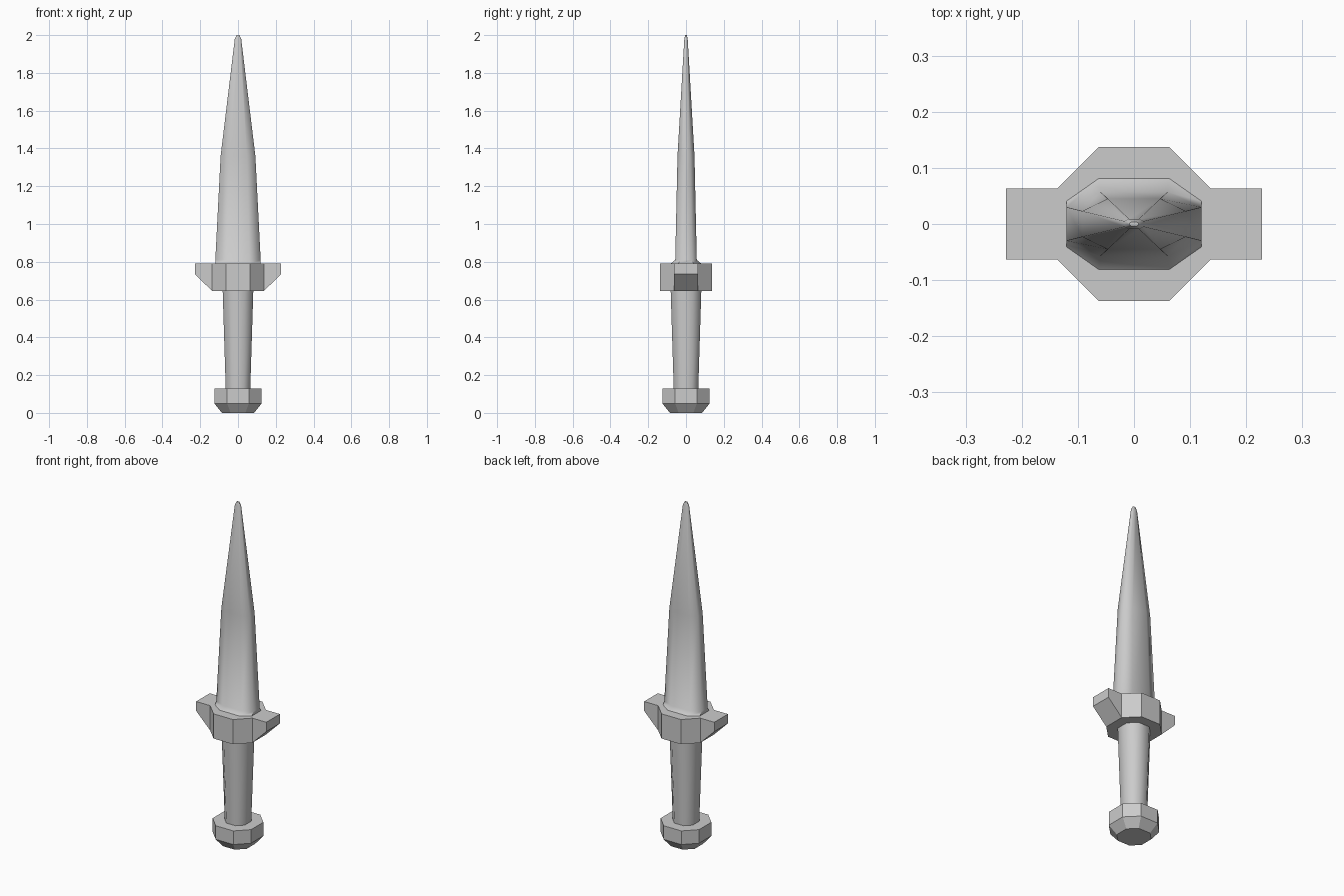
import bpy, bmesh, math

if "Cube" in bpy.data.objects:
    bpy.data.objects.remove(bpy.data.objects["Cube"])


def octagon(hx, hy, cx, cy, z):
    """Eight-sided ring: half width, half depth, flat half-lengths, height."""
    return [(cx, -hy, z), (hx, -cy, z), (hx, cy, z), (cx, hy, z),
            (-cx, hy, z), (-hx, cy, z), (-hx, -cy, z), (-cx, -hy, z)]


def loft(bm, rings):
    loops = [[bm.verts.new(p) for p in octagon(*r)] for r in rings]
    for a, b in zip(loops, loops[1:]):
        for i in range(8):
            j = (i + 1) % 8
            bm.faces.new((a[i], a[j], b[j], b[i]))
    bm.faces.new(loops[0][::-1])
    bm.faces.new(loops[-1])


def finish(name, bm, smooth_angle=None):
    bmesh.ops.recalc_face_normals(bm, faces=bm.faces[:])
    mesh = bpy.data.meshes.new(name)
    bm.to_mesh(mesh)
    bm.free()
    obj = bpy.data.objects.new(name, mesh)
    bpy.context.collection.objects.link(obj)
    if smooth_angle:
        bpy.ops.object.select_all(action='DESELECT')
        obj.select_set(True)
        bpy.context.view_layer.objects.active = obj
        bpy.ops.object.shade_smooth_by_angle(angle=math.radians(smooth_angle))
    return obj


def lofted_part(name, rings, smooth_angle=None):
    bm = bmesh.new()
    loft(bm, rings)
    return finish(name, bm, smooth_angle)


# Pommel: octagonal disc with a chamfered underside
lofted_part("pommel", [
    (0.085, 0.085, 0.039, 0.039, 0.0),
    (0.125, 0.125, 0.057, 0.057, 0.05),
    (0.125, 0.125, 0.057, 0.057, 0.13),
])

# Grip: widens towards the guard
lofted_part("grip", [
    (0.065, 0.065, 0.03, 0.03, 0.13),
    (0.081, 0.081, 0.037, 0.037, 0.645),
], 60)

# Guard: octagonal block whose side faces are pulled out into tapered arms
bm = bmesh.new()
loft(bm, [(0.137, 0.137, 0.063, 0.063, z) for z in (0.645, 0.79)])
bm.normal_update()
sides = [f for f in bm.faces if abs(f.normal.x) > 0.99]
for f in bmesh.ops.extrude_face_region(bm, geom=sides)["geom"]:
    if isinstance(f, bmesh.types.BMVert):
        f.co.x = math.copysign(0.228, f.co.x)
        if f.co.z < 0.7:
            f.co.z = 0.735
bmesh.ops.delete(bm, geom=[f for f in sides if f.is_valid
                           and abs(f.calc_center_median().x) < 0.2],
                 context='FACES_ONLY')
bmesh.ops.dissolve_limit(bm, angle_limit=0.01, verts=bm.verts[:], edges=bm.edges[:])
finish("guard", bm)

# Blade: flattened octagon with a flared collar, tapering to a blunt tip
lofted_part("blade", [
    (0.12, 0.081, 0.063, 0.041, 0.79),
    (0.12, 0.057, 0.06, 0.03, 0.81),
    (0.092, 0.045, 0.047, 0.023, 1.36),
    (0.017, 0.009, 0.009, 0.005, 1.98),
    (0.008, 0.004, 0.004, 0.002, 2.0),
], 65)
